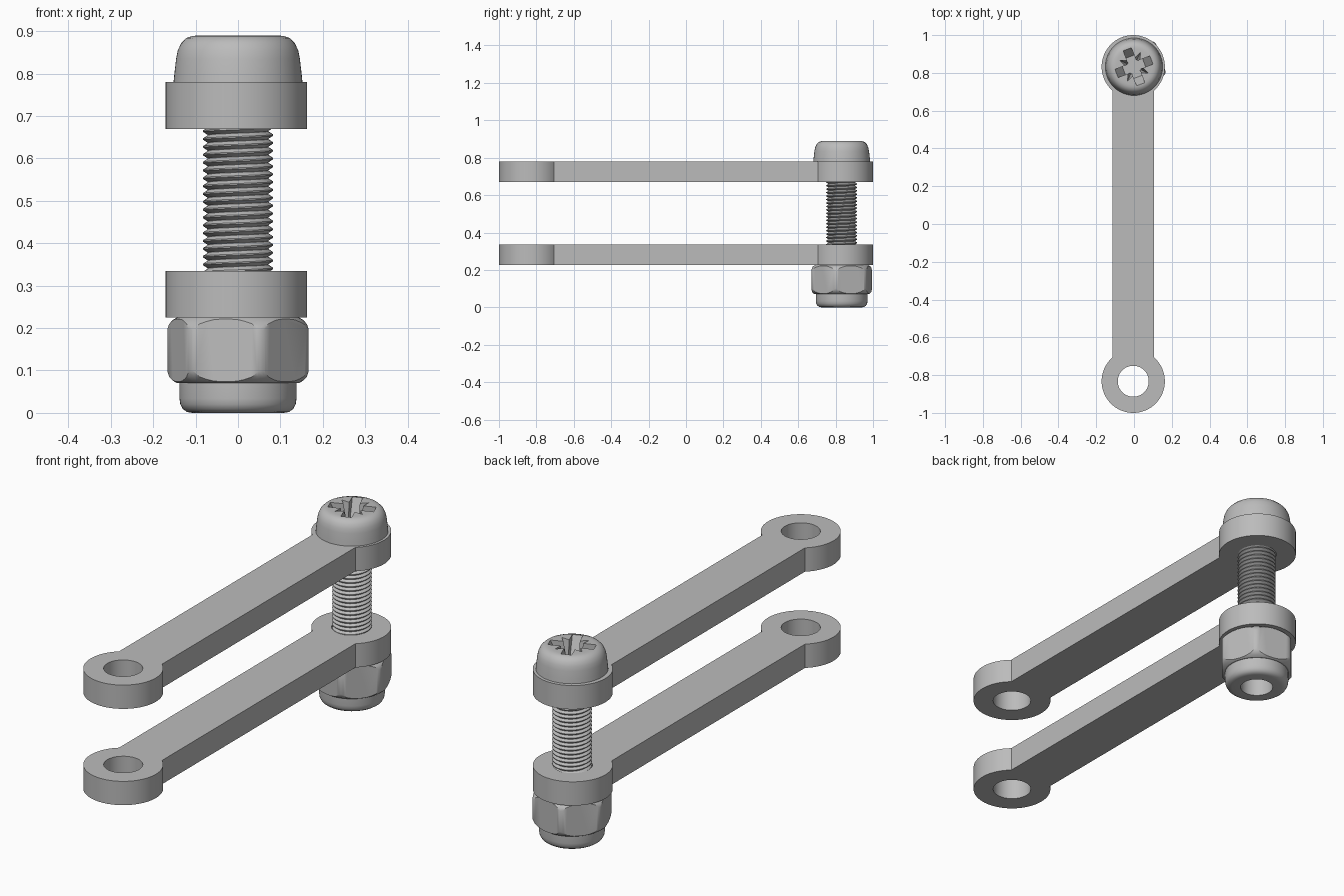
import bpy, bmesh
from math import sin, cos, asin, pi, radians
from mathutils import Matrix, Vector

cube = bpy.data.objects.get("Cube")
if cube:
    bpy.data.objects.remove(cube, do_unlink=True)

steel = bpy.data.materials.new("grey steel")
steel.use_nodes = True
GREY = (0.5, 0.5, 0.5, 1)
steel.diffuse_color = GREY
steel.node_tree.nodes["Principled BSDF"].inputs["Base Color"].default_value = GREY

END_Y = 0.8325          # distance of the eyes from the middle
EYE_R, HOLE_R, BAR_HALF = 0.1675, 0.082, 0.11
BAR_X, BAR_T = -0.004, 0.11
NUT_Z, LOW_Z, HIGH_Z = 0.07, 0.225, 0.67


def finish(name, bm, loc=(0, 0, 0)):
    bmesh.ops.recalc_face_normals(bm, faces=bm.faces)
    me = bpy.data.meshes.new(name)
    bm.to_mesh(me)
    bm.free()
    me.materials.append(steel)
    ob = bpy.data.objects.new(name, me)
    ob.location = loc
    bpy.context.collection.objects.link(ob)
    return ob


def select(ob):
    bpy.ops.object.select_all(action="DESELECT")
    ob.select_set(True)
    bpy.context.view_layer.objects.active = ob


def smooth(ob, angle=30):
    select(ob)
    bpy.ops.object.shade_smooth_by_angle(angle=radians(angle))


def boolean(ob, cutter, operation="DIFFERENCE"):
    mod = ob.modifiers.new("cut", "BOOLEAN")
    mod.operation, mod.solver, mod.object = operation, "EXACT", cutter
    select(ob)
    bpy.ops.object.modifier_apply(modifier=mod.name)
    bpy.data.objects.remove(cutter, do_unlink=True)


def lathe(name, profile, loc=(0, END_Y, 0), closed=False, steps=64):
    bm = bmesh.new()
    vs = [bm.verts.new((r, 0, z)) for r, z in profile]
    pairs = list(zip(vs, vs[1:])) + ([(vs[-1], vs[0])] if closed else [])
    es = [bm.edges.new(p) for p in pairs]
    bmesh.ops.spin(bm, geom=vs + es, cent=(0, 0, 0), axis=(0, 0, 1),
                   angle=2 * pi, steps=steps, dvec=(0, 0, 0))
    bmesh.ops.remove_doubles(bm, verts=bm.verts, dist=1e-5)
    return finish(name, bm, loc)


def prism(name, sides, r_bottom, r_top, z0, z1, loc, turn=0, squash=1):
    """Upright prism or frustum, optionally narrowed across its local y."""
    bm = bmesh.new()
    bmesh.ops.create_cone(bm, cap_ends=True, segments=sides, radius1=r_bottom,
                          radius2=r_top, depth=z1 - z0)
    bm.transform(Matrix.Rotation(turn, 4, "Z") @ Matrix.Diagonal((1, squash, 1, 1))
                 @ Matrix.Translation((0, 0, (z0 + z1) / 2)))
    return finish(name, bm, loc)


# Link bars with a round eye at each end
def link_bar(name, z):
    bm = bmesh.new()
    sweep = pi - asin(BAR_HALF / EYE_R)
    n = 48
    verts = []
    for s in (1, -1):
        for i in range(n + 1):
            t = sweep * (2 * i / n - 1)
            verts.append(bm.verts.new((s * EYE_R * sin(t), s * (END_Y + EYE_R * cos(t)), 0)))
    face = bm.faces.new(verts)
    grown = bmesh.ops.extrude_face_region(bm, geom=[face])
    top = [v for v in grown["geom"] if isinstance(v, bmesh.types.BMVert)]
    bmesh.ops.translate(bm, verts=top, vec=Vector((0, 0, BAR_T)))
    bar = finish(name, bm, (BAR_X, 0, z))
    for s in (1, -1):
        boolean(bar, prism("hole_cutter", 64, HOLE_R, HOLE_R, z - 0.1, z + 0.2,
                           (BAR_X, s * END_Y, 0)))
    smooth(bar)


link_bar("lower_link_bar", LOW_Z)
link_bar("upper_link_bar", HIGH_Z)

# Bolt head with a tapered side and rounded rim
head = lathe("bolt_head", [(0, 0.78), (0.152, 0.78), (0.150, 0.80), (0.146, 0.835),
                           (0.142, 0.855), (0.134, 0.872), (0.122, 0.884),
                           (0.108, 0.889), (0.095, 0.89), (0, 0.89)])

# Cross recess: two tapered slots and two thin pointed ones between them
TURN = radians(21)
for k in range(2):
    bm = bmesh.new()
    bmesh.ops.create_cube(bm, size=1)
    for v in bm.verts:
        v.co.x *= 0.208 if v.co.z > 0 else 0.115
        v.co.y *= 0.046
        v.co.z = 0.90 if v.co.z > 0 else 0.80 + k * 0.001
    bm.transform(Matrix.Rotation(TURN + k * pi / 2, 4, "Z"))
    boolean(head, finish("slot_cutter", bm, (0, END_Y, 0)))
for k in range(2):
    boolean(head, prism("spike_cutter", 4, 0.045, 0.088, 0.802 + k * 0.001, 0.90,
                        (0, END_Y, 0), TURN + pi / 4 + k * pi / 2, 0.38))
smooth(head, 35)

# Threaded shank: one tooth swept as a helix around a solid core
PITCH, TURNS, START = 0.0185, 35, 0.128
bm = bmesh.new()
tooth = [(0.071, 0), (0.083, 0.42), (0.083, 0.58), (0.071, 1)]
vs = [bm.verts.new((r, 0, z * PITCH)) for r, z in tooth]
for pair in zip(vs, vs[1:]):
    bm.edges.new(pair)
thread = finish("bolt_thread", bm, (0, END_Y, START))
screw = thread.modifiers.new("helix", "SCREW")
screw.axis, screw.angle, screw.screw_offset = "Z", 2 * pi, PITCH
screw.iterations, screw.steps, screw.render_steps = TURNS, 40, 40
screw.use_merge_vertices, screw.merge_threshold = True, 1e-5
screw.use_normal_calculate = True
select(thread)
bpy.ops.object.modifier_apply(modifier=screw.name)
bm = bmesh.new()
bm.from_mesh(thread.data)
bmesh.ops.recalc_face_normals(bm, faces=bm.faces)
bm.faces.ensure_lookup_table()
# Make sure the thread faces outward
if sum(f.normal.x * f.calc_center_median().x + f.normal.y * f.calc_center_median().y
       for f in bm.faces) < 0:
    bmesh.ops.reverse_faces(bm, faces=bm.faces)
bm.to_mesh(thread.data)
bm.free()
smooth(thread)
core = prism("bolt_core", 40, 0.0715, 0.0715, START, 0.785, (0, END_Y, 0))
smooth(core)

# Hexagonal nut with rounded corners
bm = bmesh.new()
bmesh.ops.create_cone(bm, cap_ends=True, segments=6, radius1=0.173, radius2=0.173,
                      depth=LOW_Z - NUT_Z)
upright = [e for e in bm.edges if abs(e.verts[0].co.z - e.verts[1].co.z) > 0.1]
bmesh.ops.bevel(bm, geom=upright, offset=0.012, segments=3, profile=0.5, affect="EDGES")
bm.verts.ensure_lookup_table()
corner = Matrix.Rotation(radians(-11), 4, "Z")
# Turn so that a corner sits just ahead of the side
far = max(bm.verts, key=lambda v: v.co.x).co
if far.x < 0.16:
    corner = corner @ Matrix.Rotation(pi / 6, 4, "Z")
bm.transform(Matrix.Translation((0, 0, (NUT_Z + LOW_Z) / 2)) @ corner)
nut = finish("hex_nut", bm, (0, END_Y, 0))
low, high = NUT_Z - 0.0005, LOW_Z + 0.0005
rounding = lathe("nut_rounding", [(0, low), (0.143, low), (0.153, low + 0.006),
                                  (0.163, low + 0.016), (0.171, low + 0.034),
                                  (0.174, low + 0.05), (0.174, high - 0.05),
                                  (0.171, high - 0.034), (0.163, high - 0.016),
                                  (0.153, high - 0.006), (0.143, high), (0, high)])
boolean(nut, rounding, "INTERSECT")
boolean(nut, prism("bore_cutter", 48, 0.07, 0.07, 0, 0.14, (0, END_Y, 0)))
smooth(nut)

# Locking collar below the nut
collar = lathe("nut_collar", [(0.07, 0), (0.108, 0), (0.120, 0.002), (0.130, 0.009),
                              (0.136, 0.020), (0.138, 0.034), (0.138, 0.076),
                              (0.07, 0.076)], closed=True)
smooth(collar, 35)
